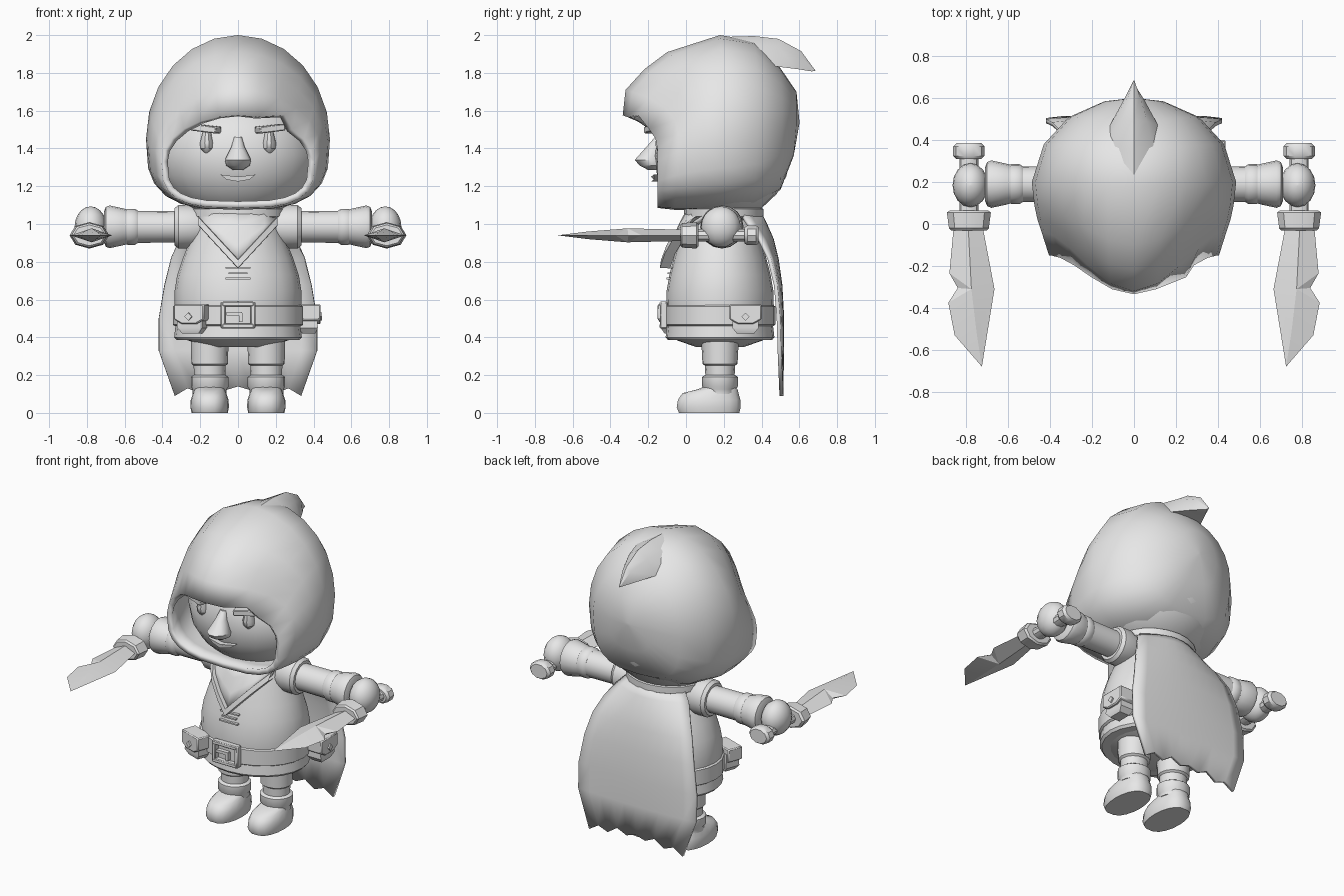
import bpy, bmesh, math
from mathutils import Vector, Matrix

if "Cube" in bpy.data.objects:
    bpy.data.objects.remove(bpy.data.objects["Cube"])

grey = bpy.data.materials.new("light grey")
grey.diffuse_color = (0.8, 0.8, 0.8, 1)
grey.use_nodes = True
grey.node_tree.nodes["Principled BSDF"].inputs["Base Color"].default_value = grey.diffuse_color
CY = 0.18  # body centre in y


def make(name, verts, faces, angle=35, thick=0, bevel=0):
    me = bpy.data.meshes.new(name)
    me.from_pydata([tuple(v) for v in verts], [], faces)
    bm = bmesh.new()
    bm.from_mesh(me)
    bmesh.ops.recalc_face_normals(bm, faces=bm.faces)
    bm.to_mesh(me)
    bm.free()
    me.materials.append(grey)
    ob = bpy.data.objects.new(name, me)
    bpy.context.collection.objects.link(ob)
    if thick:
        m = ob.modifiers.new("thickness", 'SOLIDIFY')
        m.thickness, m.offset = thick, -1
    if bevel:
        m = ob.modifiers.new("bevel", 'BEVEL')
        m.width, m.segments = bevel, 1
    bpy.ops.object.select_all(action='DESELECT')
    ob.select_set(True)
    bpy.context.view_layer.objects.active = ob
    bpy.ops.object.shade_smooth_by_angle(angle=math.radians(angle))
    return ob


def loft(name, rings, caps=(True, True), closed=True, **kw):
    n = len(rings[0])
    verts = [p for r in rings for p in r]
    faces = []
    for k in range(len(rings) - 1):
        for i in range(n if closed else n - 1):
            j = (i + 1) % n
            faces.append((k * n + i, k * n + j, (k + 1) * n + j, (k + 1) * n + i))
    if closed and caps[0]:
        faces.append(tuple(range(n)))
    if closed and caps[1]:
        faces.append(tuple((len(rings) - 1) * n + i for i in range(n)))
    return make(name, verts, faces, **kw)


def turned(name, axis, centre, profile, n=16, **kw):
    """Stack of ellipses (position, radius a, radius b) along an axis."""
    rings = []
    for t, a, b in profile:
        ring = []
        for i in range(n):
            w = 2 * math.pi * i / n
            p, q = a * math.cos(w), b * math.sin(w)
            ring.append(Vector({'x': (t, p, q), 'y': (p, t, q), 'z': (p, q, t)}[axis]) + Vector(centre))
        rings.append(ring)
    return loft(name, rings, **kw)


def ball(name, centre, r, n=16):
    prof = [(-r[2] * math.cos(math.pi * k / 10), r[0] * math.sin(math.pi * k / 10),
             r[1] * math.sin(math.pi * k / 10)) for k in range(1, 10)]
    prof = [(-r[2], r[0] * .02, r[1] * .02)] + prof + [(r[2], r[0] * .02, r[1] * .02)]
    return turned(name, 'z', centre, prof, n)


def box(name, centre, size, rot=(0, 0, 0), bevel=0):
    m = Matrix.Rotation(rot[2], 3, 'Z') @ Matrix.Rotation(rot[1], 3, 'Y') @ Matrix.Rotation(rot[0], 3, 'X')
    v = [m @ Vector((x * size[0] / 2, y * size[1] / 2, z * size[2] / 2)) + Vector(centre)
         for x in (-1, 1) for y in (-1, 1) for z in (-1, 1)]
    f = [(0, 1, 3, 2), (4, 6, 7, 5), (0, 4, 5, 1), (2, 3, 7, 6), (0, 2, 6, 4), (1, 5, 7, 3)]
    return make(name, v, f, bevel=bevel)


# Hood: rings from the face opening to the back of the head
# (z top, z middle, z bottom, half width, y top, y middle, y bottom)
HOOD = [(1.575, 1.33, 1.085, .405, -.335, -.15, -.15), (1.71, 1.39, 1.075, .44, -.32, -.04, -.06),
        (1.82, 1.41, 1.075, .46, -.22, .02, .0), (1.91, 1.43, 1.075, .475, -.10, .09, .08),
        (2.0, 1.45, 1.08, .487, .18, .2, .2), (1.97, 1.47, 1.10, .43, .36, .38, .36),
        (1.84, 1.50, 1.18, .31, .49, .51, .50), (1.70, 1.53, 1.36, .14, .585, .585, .57),
        (1.55, 1.54, 1.53, .01, .6, .6, .6)]
rings = []
for k, (zt, zm, zb, w, yt, ym, yb) in enumerate(HOOD):
    ring = []
    for i in range(24):
        a = 2 * math.pi * i / 24
        s, c = math.sin(a), math.cos(a)
        if c >= 0:
            p = [w * s, ym + (yt - ym) * c ** 4, zm + (zt - zm) * c]
        else:  # squarer lower half
            s = math.copysign(abs(s) ** .65, s)
            c = abs(c) ** .65
            p = [w * s, ym + (yb - ym) * c, zm - (zm - zb) * c]
        if k == 0 and i == 2:  # torn notch in the rim
            p[0] += .045
            p[2] += .035
        ring.append(p)
    rings.append(ring)
loft("hood", rings, caps=(False, True), thick=.035, angle=40)

# Drooping hood tip
rings = []
for y, w, top, low in [(.2, .2, 1.99, 1.85), (.36, .17, 1.995, 1.84), (.49, .115, 1.98, 1.835),
                       (.61, .05, 1.915, 1.82), (.685, .003, 1.812, 1.808)]:
    rings.append([(-w, y - .02, low), (-w * .55, y, low + (top - low) * .7), (0, y, top),
                  (w * .55, y, low + (top - low) * .7), (w, y - .02, low), (0, y - .02, low)])
loft("hood_tip", rings)

# Face
ball("head", (0, .19, 1.36), (.42, .36, .34), 24)
nose = [(1.46, .02, .015, -.15), (1.41, .035, .04, -.17), (1.34, .07, .085, -.19),
        (1.31, .062, .07, -.18), (1.285, .025, .03, -.17)]
loft("nose", [[(a * math.cos(t), y + b * math.sin(t), z) for t in [math.pi * i / 5 for i in range(10)]]
              for z, a, b, y in nose])
for s in (-1, 1):
    box("eyebrow", (s * .17, -.155, 1.505), (.14, .10, .036), (0, s * -.12, s * .3), bevel=.005)
    turned("eye", 'z', (s * .165, -.12, 1.43),
           [(-.055, .012, .015), (-.03, .034, .04), (.0, .036, .045), (.055, .022, .03)], 10)
loft("mouth", [[(-.095, y, 1.262), (0, y - .015, 1.25), (.095, y, 1.262), (.06, y, 1.235),
                (0, y - .015, 1.225), (-.06, y, 1.235)] for y in (-.17, -.09)])

# Torso and collar
BODY = [(.35, .15, .13), (.385, .27, .23), (.46, .325, .275), (.56, .335, .285), (.65, .335, .282),
        (.73, .322, .268), (.82, .292, .245), (.92, .25, .215), (1.02, .2, .19), (1.09, .15, .15)]
turned("torso", 'z', (0, CY, 0), BODY, 24)
turned("skirt_hem", 'z', (0, CY, 0), [(.385, .325, .275), (.40, .338, .288), (.47, .33, .28)], 24)
turned("belt", 'z', (0, CY, 0), [(.46, .335, .283), (.467, .345, .293), (.563, .345, .293), (.57, .335, .283)], 24)
turned("cape_collar", 'z', (0, CY + .02, 0), [(1.02, .21, .19), (1.04, .25, .21), (1.08, .25, .21), (1.10, .2, .17)], 20)


def chest(x, z, off):
    for (z0, a0, b0), (z1, a1, b1) in zip(BODY, BODY[1:]):
        if z0 <= z <= z1:
            t = (z - z0) / (z1 - z0)
            a, b = a0 + (a1 - a0) * t + .04, b0 + (b1 - b0) * t
            return (x, CY - b * math.sqrt(max(0, 1 - (x / a) ** 2)) - off, z)


# V-shaped neckerchief with a raised trim
US = [-.21, -.14, -.07, 0, .07, .14, .21]
loft("neckerchief", [[chest(x, zl + (1.075 - zl) * t, .04 - .02 * t) for x in US for zl in [.80 + 1.05 * abs(x)]]
                     for t in (0, .33, .66, 1)], closed=False, thick=.03)
loft("neckerchief_trim", [[chest(x, z0 + 1.08 * abs(x), o) for x in US]
                          for z0, o in ((.765, .005), (.768, .06), (.81, .065), (.815, .03))], closed=False)
for z, w in ((.768, .13), (.74, .10), (.712, .13)):
    box("chest_stitch", (0, chest(0, z, .0)[1], z), (w, .024, .009))

# Belt buckle
for s in (-1, 1):
    box("buckle_side", (s * .08, -.118, .518), (.025, .04, .14), bevel=.005)
    box("buckle_bar", (0, -.12, .518 + s * .058), (.17, .04, .025), bevel=.005)
box("buckle_tongue", (-.02, -.125, .525), (.08, .025, .018))
box("buckle_hook", (.015, -.125, .505), (.018, .025, .05))


def pouch(centre, turn):
    """Pouch facing -y before turning about z."""
    def at(x, y, z):
        return Vector(centre) + Matrix.Rotation(turn, 3, 'Z') @ Vector((x, y, z))
    loft("pouch_body", [[at(x * w, y * d, z) for x, y in ((-1, -1), (1, -1), (1, 1), (-1, 1))]
                        for z, w, d in ((-.08, .045, .035), (-.05, .07, .048), (.04, .07, .042))])
    flap = [(-.085, .075), (.085, .075), (.085, -.005), (.04, -.03), (-.04, -.03), (-.085, -.005)]
    loft("pouch_flap", [[at(x, y, z) for x, z in flap] for y in (-.062, .04)], bevel=.006)
    box("pouch_button", at(0, -.064, .01), (.03, .014, .03), (0, math.pi / 4, turn))


pouch((-.24, -.065, .50), -.35)
pouch((.375, .315, .50), math.pi / 2)

for s in (-1, 1):
    # Legs and boots
    L = (s * .15, CY, 0)
    turned("leg", 'z', L, [(.14, .08, .075), (.25, .085, .08), (.26, .097, .093), (.40, .1, .1)])
    turned("boot_cuff", 'z', L, [(.10, .09, .085), (.125, .09, .085), (.14, .1, .095), (.19, .1, .095), (.2, .085, .08)])
    boot = [(0, .096, -.04, .285), (.03, .102, -.052, .292), (.07, .1, -.045, .29), (.105, .088, -.02, .28),
            (.125, .08, .06, .275), (.14, .075, .1, .26)]
    loft("boot", [[(L[0] + a * math.copysign(abs(math.cos(t)) ** .75, math.cos(t)),
                    (f + b) / 2 + (b - f) / 2 * math.sin(t), z)
                   for t in [2 * math.pi * i / 18 for i in range(18)]] for z, a, f, b in boot], angle=45)
    # Arm, sleeve and glove
    A = (0, .19, .985)
    turned("shoulder_cuff", 'x', A, [(s * x, r, r) for x, r in ((.2, .1), (.25, .115), (.315, .115), (.335, .1))])
    turned("arm", 'x', A, [(s * .3, .083, .083), (s * .56, .085, .085)])
    turned("wrist_band", 'x', A, [(s * x, r, r) for x, r in ((.53, .085), (.545, .095), (.585, .095), (.6, .085))])
    turned("glove_cuff", 'x', A, [(s * x, r, r) for x, r in ((.58, .09), (.61, .098), (.68, .113), (.70, .105), (.71, .08))])
    ball("hand", (s * .78, .185, .985), (.085, .105, .108))
    # Dagger
    D = (s * .787, 0, .94)
    turned("dagger_grip", 'y', D, [(-.02, .045, .035), (.33, .045, .035)], 10)
    turned("dagger_pommel", 'y', D, [(.31, .06, .045), (.325, .075, .055), (.37, .075, .055), (.385, .06, .045)], 10)
    turned("dagger_guard", 'y', D, [(-.03, .085, .055), (-.02, .095, .065), (.055, .105, .07), (.065, .09, .06)], 8)
    edge = [(.72, -.02), (.665, -.31), (.725, -.68), (.855, -.53), (.885, -.375), (.84, -.305), (.88, -.235), (.86, -.02)]
    ridge = [(.79, -.02), (.775, -.31), (.75, -.52)]
    v = [(s * x, y, .94) for x, y in edge]
    v += [(s * x, y, .94 + u * h) for u in (1, -1) for (x, y), h in zip(ridge, (.03, .037, .02))]
    f = []
    for o in (8, 11):
        f += [(0, 1, o + 1, o), (1, 2, o + 2, o + 1), (2, 3, o + 2), (3, 4, o + 1, o + 2),
              (4, 5, o + 1), (5, 6, o + 1), (6, 7, o, o + 1)]
    f.append((0, 8, 7, 11))
    make("dagger_blade", v, f, angle=15)

# Cape with a ragged hem: (z, half width, y at centre, y at edge)
CAPE = [(1.06, .2, .40, .30), (1.0, .26, .43, .34), (.92, .31, .465, .40), (.82, .355, .49, .45),
        (.68, .39, .51, .485), (.5, .42, .52, .5), (.33, .42, .52, .505)]
US = [-1, -.8, -.6, -.4, -.2, 0, .2, .4, .6, .8, 1]
rings = [[(u * w, yc + (ye - yc) * u * u, z) for u in US] for z, w, yc, ye in CAPE]
hem = [.09, .13, .105, .15, .12, .14, .12, .15, .105, .13, .09]
rings.append([(u * .335, .515, z) for u, z in zip(US, hem)])
loft("cape", rings, closed=False, thick=.02, angle=50)
